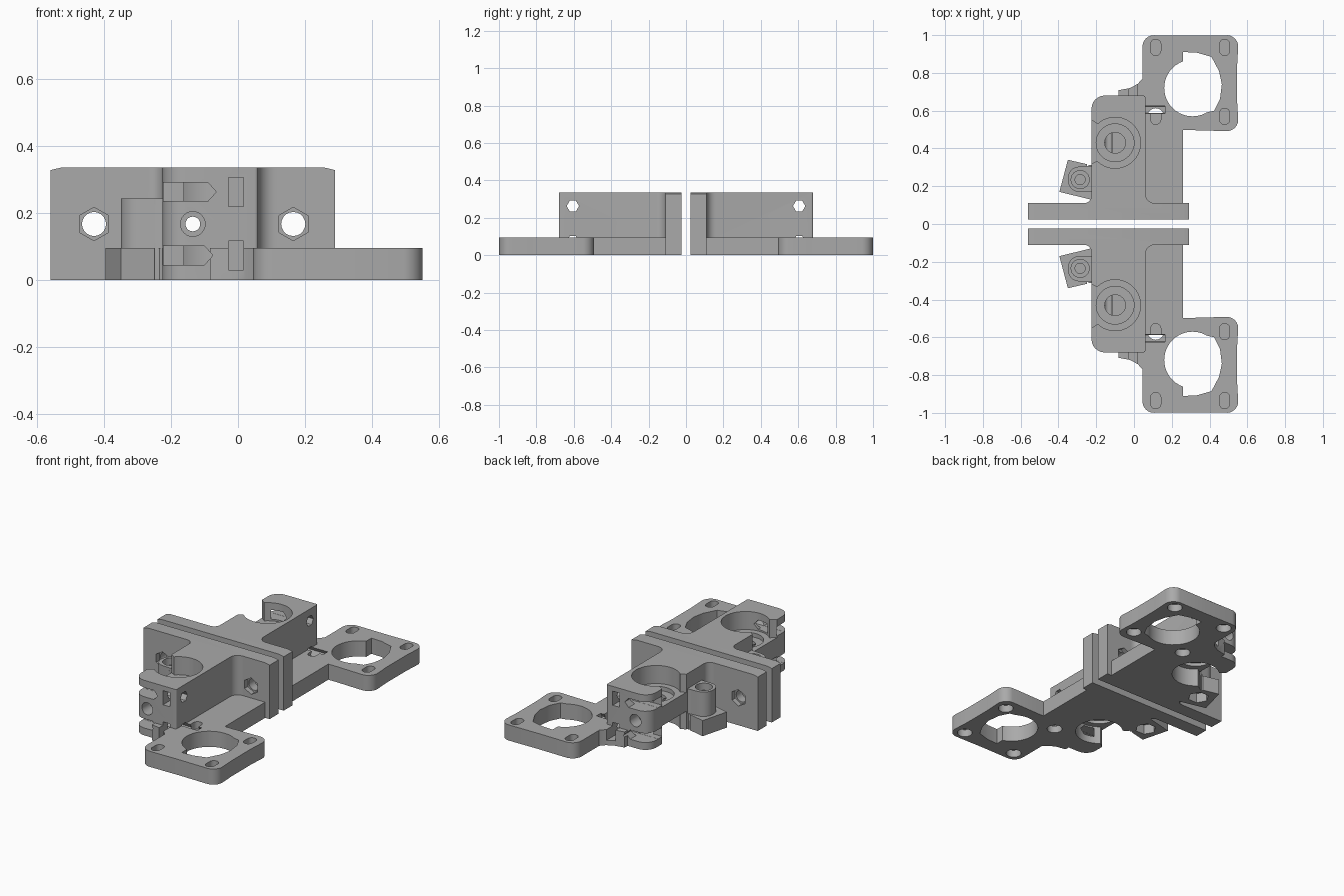
import bpy, bmesh, math
from mathutils import Vector

if "Cube" in bpy.data.objects:
    bpy.data.objects.remove(bpy.data.objects["Cube"])

mat = bpy.data.materials.new("matte_grey")
mat.use_nodes = True
colour = (0.4, 0.4, 0.4, 1)
mat.diffuse_color = colour
mat.node_tree.nodes["Principled BSDF"].inputs["Base Color"].default_value = colour


def fillet(corners, steps=6):
    """Round each (x, y, radius) corner of an outline."""
    out = []
    n = len(corners)
    for i, (x, y, r) in enumerate(corners):
        p = Vector((x, y))
        if r == 0:
            out.append(p)
            continue
        a = p + (Vector(corners[i - 1][:2]) - p).normalized() * r
        b = p + (Vector(corners[(i + 1) % n][:2]) - p).normalized() * r
        mid = a + b - p
        start, span = a - mid, (a - mid).angle_signed(b - mid)
        for k in range(steps + 1):
            t = -span * k / steps
            c, s = math.cos(t), math.sin(t)
            out.append(mid + Vector((c * start.x - s * start.y, s * start.x + c * start.y)))
    return out


def prism(name, pts, lo, hi, axis="Z"):
    """Extrude a flat outline along an axis."""
    place = {"X": lambda u, v, w: (w, u, v),
             "Y": lambda u, v, w: (u, w, v),
             "Z": lambda u, v, w: (u, v, w)}[axis]
    bm = bmesh.new()
    rings = [[bm.verts.new(place(p[0], p[1], w)) for p in pts] for w in (lo, hi)]
    bm.faces.new(rings[0])
    bm.faces.new(rings[1])
    for i in range(len(pts)):
        bm.faces.new((rings[0][i - 1], rings[0][i], rings[1][i], rings[1][i - 1]))
    bmesh.ops.recalc_face_normals(bm, faces=bm.faces)
    mesh = bpy.data.meshes.new(name)
    bm.to_mesh(mesh)
    bm.free()
    mesh.materials.append(mat)
    ob = bpy.data.objects.new(name, mesh)
    bpy.context.collection.objects.link(ob)
    return ob


def rect(x0, x1, y0, y1):
    return [(x0, y0), (x1, y0), (x1, y1), (x0, y1)]


def ring(x, y, r, n=40, turn=0.0):
    return [(x + r * math.cos(turn + math.tau * i / n),
             y + r * math.sin(turn + math.tau * i / n)) for i in range(n)]


def slot(x, y, r, half):
    return [(px, py + math.copysign(half - r, py - y)) for px, py in ring(x, y, r, 24, math.pi / 24)]


TOP, BASE = 0.335, 0.095
PX, PY = -0.1, 0.43       # bearing axis
TX, TY = -0.285, 0.235    # side post axis
solids, cuts = [], []


def add(*args):
    solids.append(prism(*args))


def cut(*args):
    cuts.append(prism("cutter", *args))


# Flange plate with clipped top corners
add("flange", [(-0.56, 0), (0.29, 0), (0.29, 0.328), (0.26, TOP),
               (-0.53, TOP), (-0.56, 0.328)], 0.025, 0.11, "Y")

# Tall bearing block, flared into the flange
add("bearing_block", fillet([(-0.27, 0.1, 0), (-0.27, 0.11, 0), (-0.225, 0.11, 0.04),
                             (-0.225, 0.68, 0.07), (0.06, 0.68, 0.01),
                             (0.06, 0.11, 0.05), (0.12, 0.11, 0), (0.12, 0.1, 0)]), 0, TOP)

# Low shelf and motor plate
add("shelf", rect(0.02, 0.26, 0.1, 0.6), 0, BASE)
add("motor_plate", fillet([(0.045, 0.493, 0.0), (0.3, 0.497, 0), (0.555, 0.49, 0.06),
                           (0.546, 0.65, 0), (0.546, 0.84, 0), (0.555, 1, 0.06),
                           (0.3, 0.997, 0), (0.045, 1, 0.06)]), 0, BASE)
add("gusset", [(0.07, 0.64), (0.07, 0.79), (0.045, 0.77), (0.02, 0.742),
               (-0.02, 0.72), (-0.083, 0.708), (-0.083, 0.64)], 0, BASE)

# Side post standing on a tilted tab
add("tab", [(-0.35, 0.34), (-0.395, 0.17), (-0.21, 0.125), (-0.2, 0.305)], 0, BASE)
add("post", fillet([(-0.35, 0.17, 0.06), (-0.35, 0.3, 0.06),
                    (-0.2, 0.31, 0), (-0.2, 0.17, 0)]), 0.05, 0.243)

# Motor opening: circle plus squared relief
cut(ring(0.31, 0.72, 0.15), -0.1, 0.2)
cut([(0.26, 0.7), (0.26, 0.91), (0.33, 0.908), (0.41, 0.885), (0.45, 0.81), (0.465, 0.74),
     (0.455, 0.66), (0.425, 0.6), (0.34, 0.58)], -0.1, 0.2)

# Motor screw slots above, head recesses below
for x in (0.115, 0.48):
    for y in (0.57, 0.935):
        cut(slot(x, y, 0.027, 0.043), 0.05, 0.13)
        cut(ring(x, y, 0.043, 24), -0.1, 0.045)

# Bearing pockets, top and bottom, open toward the side
mouth = [(PX, PY), (-0.17, 0.5), (-0.195, 0.53), (-0.25, 0.57),
         (-0.25, 0.305), (-0.195, 0.335), (-0.17, 0.36)]
for lo, hi, step_lo, step_hi in ((0.225, 0.5, 0.2, 0.3), (-0.1, 0.11, 0.05, 0.13)):
    cut(ring(PX, PY, 0.135), lo, hi)
    cut(ring(PX, PY, 0.1), step_lo, step_hi)
    cut(mouth, lo, hi)
cut(ring(PX, PY, 0.055), 0.18, 0.25)

# Clamp slits, captive nut pockets and clamp bolts at both bearings
for z, tip in ((0.263, -0.065), (0.073, -0.075)):
    cut([(-0.3, z - 0.028), (tip - 0.025, z - 0.028), (tip, z),
         (tip - 0.025, z + 0.028), (-0.3, z + 0.028)], 0.55, 0.75, "Y")
    cut(rect(-0.028, 0.017, z - 0.043, z + 0.043), 0.56, 0.8, "Y")
    cut(ring(0.605, z, 0.033, 6), -0.3, 0.165, "X")

# Long bore with counterbore, and flange bolts with hex recesses
cut(ring(-0.135, 0.167, 0.022, 20), -0.1, 0.9, "Y")
cut(ring(-0.135, 0.167, 0.037, 24), 0.6, 0.9, "Y")
for x in (-0.43, 0.165):
    cut(ring(x, 0.167, 0.036, 20), -0.1, 0.3, "Y")
    cut(ring(x, 0.167, 0.05, 6, math.pi / 6), 0.08, 0.3, "Y")

# Side post recesses
cut(ring(TX, TY, 0.048, 24), 0.2, 0.4)
cut(ring(TX, TY, 0.027, 20), 0.12, 0.4)
cut(ring(TX, TY, 0.06, 6), -0.1, 0.06)

# Combine into one solid half
half = solids[0]
half.name = "carriage_halves"
for ob in solids[1:] + cuts:
    m = half.modifiers.new("shape", "BOOLEAN")
    m.operation = "DIFFERENCE" if ob in cuts else "UNION"
    m.solver = "EXACT"
    m.object = ob
    ob.hide_render = True
bpy.context.view_layer.update()
graph = bpy.context.evaluated_depsgraph_get()
mesh = bpy.data.meshes.new_from_object(half.evaluated_get(graph))
half.modifiers.clear()
half.data = mesh
for ob in solids[1:] + cuts:
    bpy.data.objects.remove(ob)
mesh.materials.clear()
mesh.materials.append(mat)
for p in mesh.polygons:
    p.material_index = 0

# Second half by mirroring, smooth on round walls
mirror = half.modifiers.new("mirror", "MIRROR")
mirror.use_axis = (False, True, False)
mirror.use_mirror_merge = False
bpy.context.view_layer.objects.active = half
half.select_set(True)
bpy.ops.object.shade_smooth_by_angle(angle=math.radians(30))
